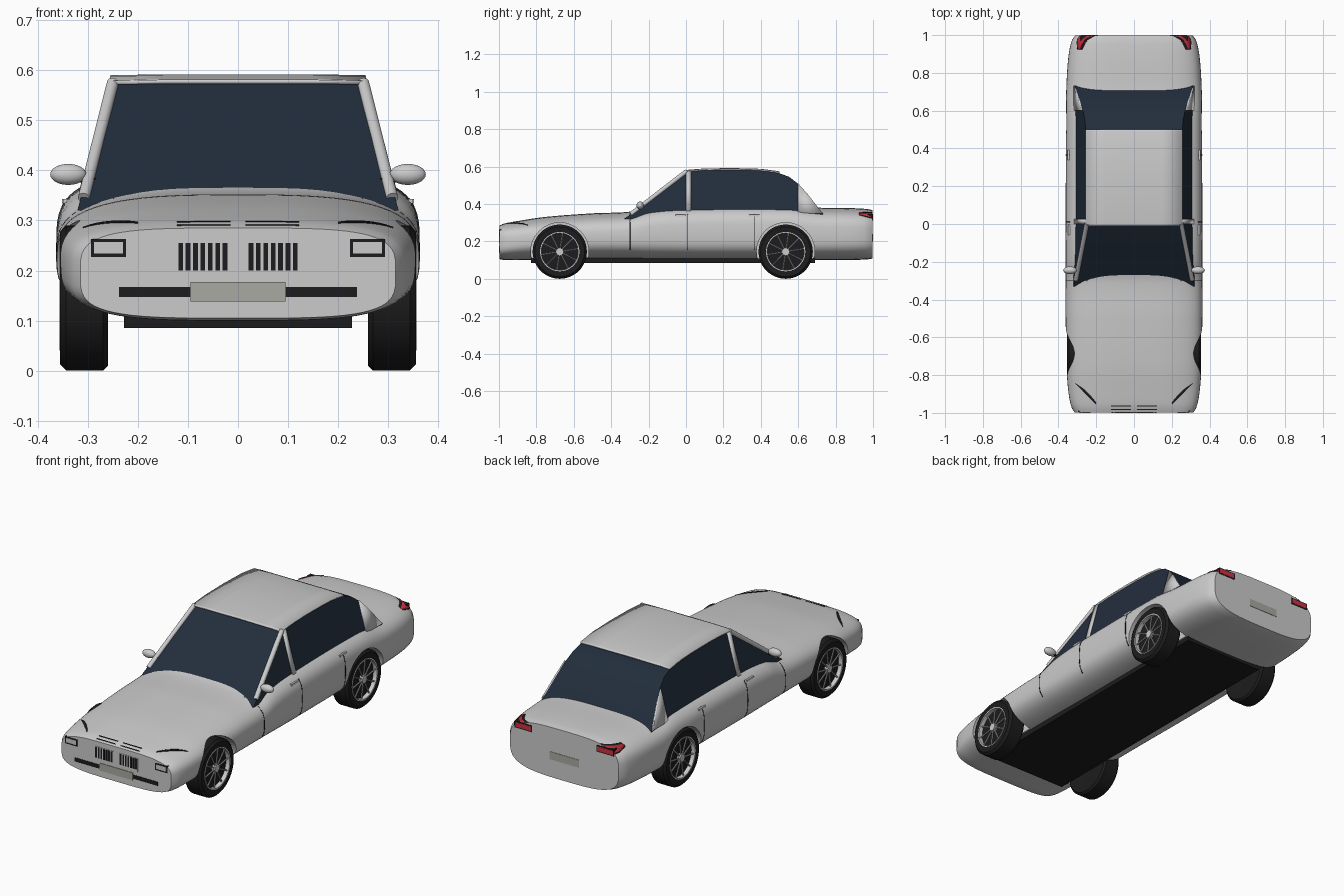
import bpy, bmesh, math
from mathutils import Vector

if "Cube" in bpy.data.objects:
    bpy.data.objects.remove(bpy.data.objects["Cube"])

def mat(name, r, g, b):
    m = bpy.data.materials.new(name)
    m.diffuse_color = (r, g, b, 1)
    m.use_nodes = True
    m.node_tree.nodes["Principled BSDF"].inputs["Base Color"].default_value = m.diffuse_color
    return m

BLACK = mat("black_trim", .012, .012, .013)
GLASS = mat("dark_glass", .016, .027, .046)
RED = mat("red_lens", .6, .03, .05)
CHROME = mat("bright_metal", .75, .75, .76)
PLATE = mat("plate_tan", .4, .4, .36)

def mesh(name, verts, faces, material=None, angle=35, thick=0):
    me = bpy.data.meshes.new(name)
    me.from_pydata(verts, [], faces)
    bm = bmesh.new()
    bm.from_mesh(me)
    bmesh.ops.recalc_face_normals(bm, faces=bm.faces)
    bm.to_mesh(me)
    bm.free()
    ob = bpy.data.objects.new(name, me)
    bpy.context.collection.objects.link(ob)
    if material:
        me.materials.append(material)
    if thick:
        s = ob.modifiers.new("thickness", 'SOLIDIFY')
        s.thickness, s.offset = thick, 0
    smooth(ob, angle)
    return ob

def smooth(ob, angle=35):
    bpy.ops.object.select_all(action='DESELECT')
    ob.select_set(True)
    bpy.context.view_layer.objects.active = ob
    bpy.ops.object.shade_smooth_by_angle(angle=math.radians(angle))

def box(name, x0, x1, y0, y1, z0, z1, material=None):
    v = [(x, y, z) for x in (x0, x1) for y in (y0, y1) for z in (z0, z1)]
    f = [(0, 1, 3, 2), (4, 6, 7, 5), (0, 4, 5, 1), (2, 3, 7, 6), (0, 2, 6, 4), (1, 5, 7, 3)]
    return mesh(name, v, f, material)

def rod(name, a, b, r, material=None, sides=12):
    a, b = Vector(a), Vector(b)
    q = (b - a).to_track_quat('Z', 'Y')
    v = [p + q @ Vector((r * math.cos(t), r * math.sin(t), 0)) for p in (a, b)
         for t in (i * math.tau / sides for i in range(sides))]
    f = [(i, (i + 1) % sides, sides + (i + 1) % sides, sides + i) for i in range(sides)]
    f += [tuple(range(sides)), tuple(range(sides, 2 * sides))]
    return mesh(name, v, f, material)

def lathe_x(name, profile, centre, side, material=None, n=48):
    """Revolve (x, radius) points around the axle."""
    v = [(side * x, centre[0] + r * math.cos(i * math.tau / n), centre[1] + r * math.sin(i * math.tau / n))
         for i in range(n) for x, r in profile]
    m = len(profile)
    f = [(i * m + j, i * m + (j + 1) % m, (i + 1) % n * m + (j + 1) % m, (i + 1) % n * m + j)
         for i in range(n) for j in range(m)]
    return mesh(name, v, f, material)

# Body stations: y, half width, top z, bottom z, squareness
KEYS = [(-.997, .315, .285, .105, 3.8), (-.97, .331, .296, .1, 3.5), (-.9, .346, .309, .1, 3.2),
        (-.75, .358, .331, .1, 3), (-.5, .362, .35, .1, 3), (-.3, .362, .359, .1, 3.1),
        (-.2, .362, .385, .1, 3.4), (0, .362, .397, .1, 3.6), (.55, .36, .399, .1, 3.6),
        (.7, .359, .381, .1, 3.5), (.88, .348, .378, .1, 3.4), (.97, .33, .373, .104, 3.4),
        (.997, .312, .367, .108, 3.4)]

def station(y):
    y = min(max(y, KEYS[0][0]), KEYS[-1][0])
    i = max(k for k in range(len(KEYS) - 1) if KEYS[k][0] <= y)
    a, b = KEYS[i], KEYS[i + 1]
    p, q = KEYS[max(i - 1, 0)], KEYS[min(i + 2, len(KEYS) - 1)]
    d = b[0] - a[0]
    t = (y - a[0]) / d
    out = []
    for k in range(1, 5):
        ma, mb = (b[k] - p[k]) / (b[0] - p[0]) * d, (q[k] - a[k]) / (q[0] - a[0]) * d
        out.append((2*t**3 - 3*t*t + 1)*a[k] + (t**3 - 2*t*t + t)*ma + (3*t*t - 2*t**3)*b[k] + (t**3 - t*t)*mb)
    return out

def side_x(y, z):
    w, zt, zb, n = station(y)
    u = min(abs(2 * z - zt - zb) / (zt - zb), 1)
    return w * (1 - u ** n) ** (1 / n)

def top_z(x, y):
    w, zt, zb, n = station(y)
    return (zt + zb) / 2 + (zt - zb) / 2 * max(1 - min(abs(x) / w, 1) ** n, 0) ** (1 / n)

# Body shell
N = 64
ys = [-.997 + 1.994 * i / 90 for i in range(91)]
verts = []
for y in ys:
    w, zt, zb, n = station(y)
    for i in range(N):
        c, s = math.cos(i * math.tau / N), math.sin(i * math.tau / N)
        verts.append((math.copysign(abs(c) ** (2 / n), c) * w, y,
                      (zt + zb) / 2 + math.copysign(abs(s) ** (2 / n), s) * (zt - zb) / 2))
faces = [(r * N + i, r * N + (i + 1) % N, (r + 1) * N + (i + 1) % N, (r + 1) * N + i)
         for r in range(90) for i in range(N)]
faces += [tuple(range(N)), tuple(range(90 * N, 91 * N))]
body = mesh("body", verts, faces)

# Wheel arches and wheels
for s in (-1, 1):
    for y, end in ((-.675, "front"), (.533, "rear")):
        cut = rod("arch_cutter", (s * .235, y, .145), (s * .5, y, .145), .155, sides=64)
        m = body.modifiers.new("arch", 'BOOLEAN')
        m.operation, m.object, m.solver = 'DIFFERENCE', cut, 'EXACT'
        bpy.context.view_layer.objects.active = body
        bpy.ops.object.modifier_apply(modifier=m.name)
        bpy.data.objects.remove(cut)
        c = (y, .145)
        lathe_x(end + "_tire", [(.26, .09), (.26, .135), (.27, .145), (.343, .145), (.355, .133),
                                (.353, .104), (.335, .1), (.335, .02), (.27, .02)], c, s, BLACK)
        lathe_x(end + "_rim", [(.335, .104), (.356, .105), (.356, .099), (.335, .098)], c, s, CHROME)
        rod(end + "_hub", (s * .3, y, .145), (s * .354, y, .145), .02, CHROME, 24)
        for k in range(10):
            a = k * math.tau / 10 + .16
            d = Vector((0, math.cos(a), math.sin(a)))
            p = Vector((s * .346, y, .145))
            rod(end + "_spoke", p + d * .01, p + d * .102, .004, CHROME, 6)
smooth(body)

# Floor pan
box("floor_pan", -.228, .228, -.83, .69, .085, .13, BLACK)

# Cabin glass: side outline leaning inwards
OUT = [(-.33, .32), (-.28, .358), (-.14, .468), (0, .573), (.1, .581), (.25, .583), (.4, .579), (.49, .567),
       (.55, .546), (.6, .508), (.65, .452), (.71, .375), (.745, .33)]
def lean(z):
    return .31 - (z - .36) * .27
K = len(OUT)
mesh("cabin_glass", [(s * lean(z), y, z) for s in (-1, 1) for y, z in OUT],
     [(i, i + 1, K + i + 1, K + i) for i in range(K - 1)] +
     [tuple(range(K)), tuple(range(K, 2 * K)), (0, K - 1, 2 * K - 1, K)], GLASS, 25)

# Roof panel
R = [(-.01, .572)] + OUT[3:8] + [(.5, .565)]
mesh("roof", [(x, y, z + (.005 if abs(x) < .2 else .003)) for y, z in R for x in (-.256, -.15, .15, .256)],
     [(4*i + j, 4*i + j + 1, 4*i + j + 5, 4*i + j + 4) for i in range(len(R) - 1) for j in range(3)], thick=.008)

def strip(name, a, b, s, material, thick=.004):
    """Ribbon between two point rows, on side s."""
    n = len(a)
    return mesh(name, [(s * x, y, z) for x, y, z in a + b],
                [(i, i + 1, n + i + 1, n + i) for i in range(n - 1)], material, thick=thick)

for s in (-1, 1):
    # Pillars
    rod("windscreen_pillar", (s * .308, -.295, .345), (s * .25, .003, .575), .012)
    for name, pts in (("door_pillar", [(0, .35), (0, .574), (.026, .574), (.026, .35)]),
                      ("rear_pillar", [(.6, .35), (.6, .508), (.65, .452), (.71, .375), (.73, .35)])):
        mesh(name, [(s * (lean(z) + .002), y, z) for y, z in pts], [tuple(range(len(pts)))], thick=.01)
    # Door seams and handles
    for y in (-.3, .01, .365):
        zs = [.155 + .19 * i / 12 for i in range(13)]
        strip("door_seam", [(side_x(y, z) + .0005, y - .002, z) for z in zs],
              [(side_x(y, z) + .0005, y + .002, z) for z in zs], s, BLACK, .001)
    for y in (-.03, .365):
        x = side_x(y, .338)
        box("door_handle", s * (x - .02), s * (x + .005), y - .027, y + .027, .334, .343, CHROME)
    # Mirrors
    bpy.ops.mesh.primitive_uv_sphere_add(segments=24, ring_count=14, radius=1, location=(s * .339, -.245, .392))
    m = bpy.context.object
    m.name, m.scale = "mirror", (.036, .02, .021)
    smooth(m, 60)
    box("mirror_arm", s * .285, s * .33, -.25, -.235, .376, .385, BLACK)
    # Bonnet slits
    line = [(.2 + .11 * t, -.955 + .11 * t, .016 * math.sin(math.pi * min(.15 + t * .85, 1))) for t in
            (i / 8 for i in range(9))]
    strip("bonnet_slit", [(x, y, top_z(x, y) + .001) for x, y, d in line],
          [(x, y + d, top_z(x, y + d) + .001) for x, y, d in line], s, BLACK, .003)
    # Bonnet vents
    for y in (-.985, -.965):
        box("bonnet_vent", s * .015, s * .122, y, y + .005, .285, top_z(.07, y) + .002, BLACK)
    # Grille
    box("grille_frame", s * .013, s * .124, -.999, -.98, .19, .258, CHROME)
    for i in range(7):
        x = .021 + i * .0148
        box("grille_slot", s * x, s * (x + .0095), -1, -.98, .2, .255, BLACK)
    # Headlights
    box("headlight_frame", s * .224, s * .294, -.999, -.965, .227, .263, BLACK)
    box("headlight", s * .23, s * .288, -1, -.965, .234, .257)
    # Lower intake
    box("lower_intake", s * .09, s * .238, -.999, -.975, .147, .167, BLACK)
    # Tail lights: rear panel and wrap-around wedge
    box("tail_light_frame", s * .185, s * .284, .97, .999, .312, .346, BLACK)
    box("tail_light", s * .19, s * .28, .97, 1, .317, .341, RED)
    yl = [.925 + .009 * i for i in range(9)]
    for name, e, off, mt in (("tail_wrap_frame", .004, .001, BLACK), ("tail_wrap", 0, .003, RED)):
        lo = [(y, .345 - .018 * i / 8 - e) for i, y in enumerate(yl)]
        hi = [(y, .349 + .004 * i / 8 + e) for i, y in enumerate(yl)]
        strip(name, [(side_x(y, z) + off, y, z) for y, z in lo],
              [(side_x(y, z) + off, y, z) for y, z in hi], s, mt)

# Number plates
box("front_plate", -.095, .095, -1, -.98, .138, .177, PLATE)
box("rear_plate", -.085, .085, .98, .999, .2, .24, PLATE)
